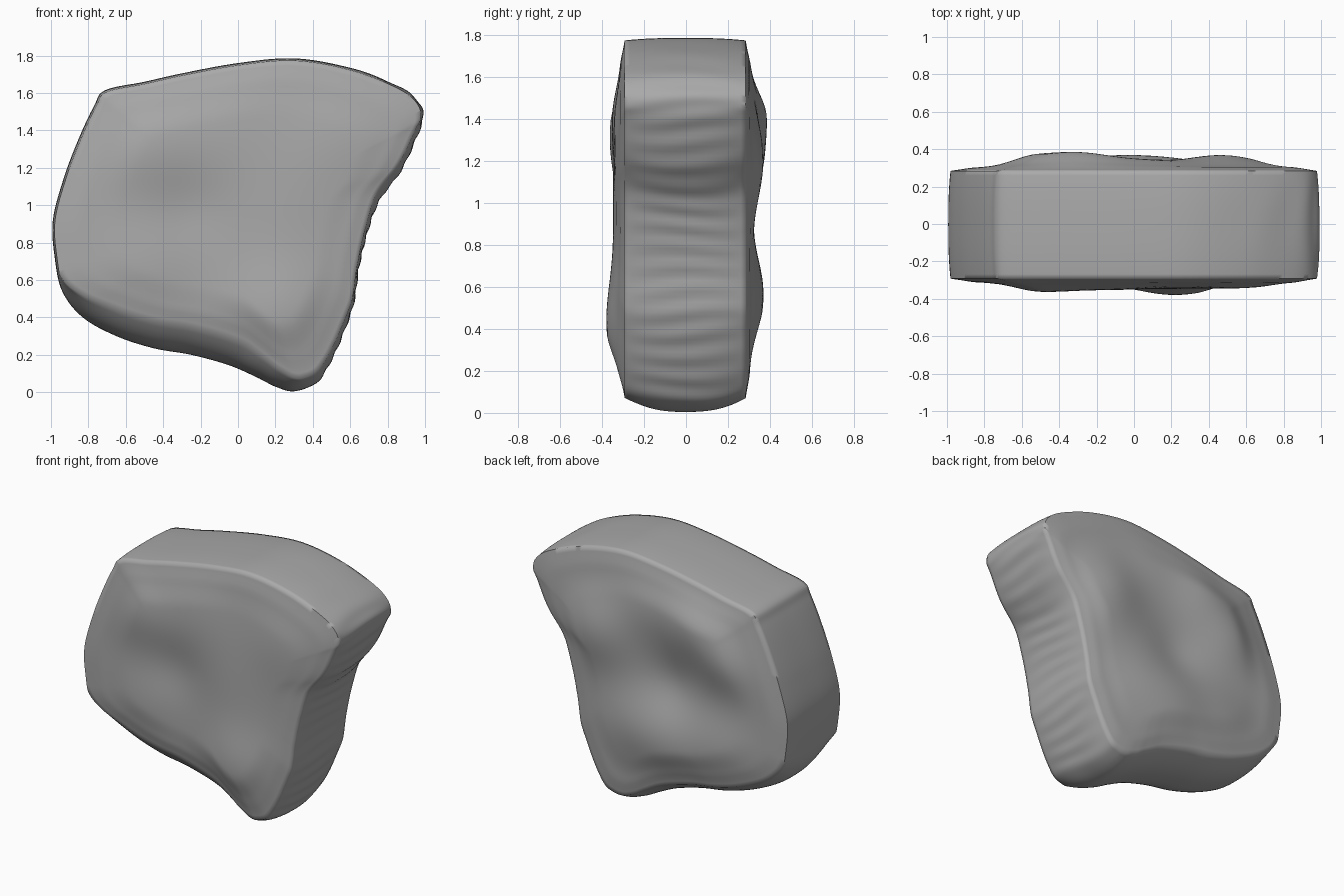
import bpy, bmesh, math
from mathutils import Vector

if "Cube" in bpy.data.objects:
    bpy.data.objects.remove(bpy.data.objects["Cube"])

# Silhouette of the stone slab in the XZ plane, clockwise from top left
OUTLINE = [(-.71, 1.615), (-.5, 1.66), (-.3, 1.705), (0, 1.76), (.3, 1.785), (.6, 1.735),
           (.85, 1.64), (.96, 1.56), (.99, 1.47), (.95, 1.35), (.87, 1.18), (.76, 1.03),
           (.70, .88), (.65, .68), (.62, .48), (.57, .33), (.50, .17), (.42, .05),
           (.30, .005), (.2, .03), (.1, .08), (-.05, .145), (-.25, .20), (-.45, .235),
           (-.65, .30), (-.83, .40), (-.94, .54), (-.98, .72), (-.99, .92), (-.93, 1.15),
           (-.85, 1.36), (-.77, 1.53)]
# Soft bumps on each broad face: x, z, radius, height
FRONT = [(.22, .42, .3, .066), (-.52, 1.3, .27, .045), (-.1, 1.38, .33, .035),
         (-.5, .68, .28, .03), (.55, 1.35, .3, .03), (.2, .95, .35, .03), (-.25, .98, .2, -.015)]
BACK = [(-.3, 1.42, .27, .075), (-.55, 1.2, .22, .05), (-.08, .56, .3, .06), (-.5, .6, .25, .03),
        (.25, .6, .25, .03), (.47, 1.2, .27, .065), (.1, 1.45, .25, .03), (-.1, .95, .2, -.03)]
CENTRE = Vector((.03, .95))
SUB, RINGS, WALL, HALF = 8, 30, 24, .288


def spline(pts):
    out, n = [], len(pts)
    for i in range(n):
        a, b, c, d = (Vector(pts[(i + k) % n]) for k in (-1, 0, 1, 2))
        for k in range(SUB):
            t = k / SUB
            out.append(.5 * (2 * b + (c - a) * t + (2 * a - 5 * b + 4 * c - d) * t * t
                             + (3 * b - a - 3 * c + d) * t ** 3))
    return out


edge = spline(OUTLINE)
N = len(edge)
normals = []
for i in range(N):
    d = edge[(i + 3) % N] - edge[i - 3]
    normals.append(Vector((-d.y, d.x)).normalized())


def side_point(i, t):
    """Point on the side wall; t runs from -1 (front rim) to 1 (back rim)."""
    p, n = edge[i], normals[i]
    under = max(0, -n.y - .2) / .8
    left = min(1, max(0, (.35 - p.x) / .35))
    inset = .012 + under * ((.05 + .09 * left) if t < 0 else (.05 + .03 * left))
    # worn horizontal tool ridges, fading towards the rims
    rough = max(0, n.x) * .004 * math.sin(p.y * 62 + math.sin(t * 2 + p.y * 7))
    q = p - n * (inset * abs(t) ** 2.6 + rough * (1 - t * t))
    return Vector((q.x, HALF * t - .004, q.y))


def relief(x, z, bumps):
    return sum(h * math.exp(-((x - a) ** 2 + (z - b) ** 2) / (r * r)) for a, b, r, h in bumps)


bm = bmesh.new()


def bridge(a, b):
    for i in range(N):
        j = (i + 1) % N
        bm.faces.new((a[i], a[j], b[j], b[i]))


# Side wall
wall = [[bm.verts.new(side_point(i, 2 * k / WALL - 1)) for i in range(N)]
        for k in range(WALL + 1)]
for a, b in zip(wall, wall[1:]):
    bridge(a, b)

# Broad faces, as rings shrinking towards the centre
for rim, sign, bumps in ((wall[0], -1, FRONT), (wall[-1], 1, BACK)):
    def face_vert(x, z, s):
        fade = min(1, (1 - s) / .35)
        fade = fade * fade * (3 - 2 * fade)
        y = HALF + .018 * min(1, (1 - s) / .12) + fade * relief(x, z, bumps)
        return bm.verts.new((x, sign * y - .004, z))
    prev = rim
    for k in range(1, RINGS):
        s = 1 - k / RINGS
        ring = []
        for v in rim:
            p = CENTRE + (Vector((v.co.x, v.co.z)) - CENTRE) * s
            ring.append(face_vert(p.x, p.y, s))
        bridge(prev, ring)
        prev = ring
    mid = face_vert(CENTRE.x, CENTRE.y, 0)
    for i in range(N):
        bm.faces.new((prev[i], prev[(i + 1) % N], mid))

bmesh.ops.recalc_face_normals(bm, faces=bm.faces)
mesh = bpy.data.meshes.new("stone_slab")
bm.to_mesh(mesh)
bm.free()
slab = bpy.data.objects.new("stone_slab", mesh)
bpy.context.collection.objects.link(slab)

# Dark grey stone
stone = bpy.data.materials.new("dark_stone")
stone.diffuse_color = (.4, .4, .4, 1)
stone.use_nodes = True
stone.node_tree.nodes["Principled BSDF"].inputs["Base Color"].default_value = stone.diffuse_color
mesh.materials.append(stone)

bpy.context.view_layer.objects.active = slab
slab.select_set(True)
bpy.ops.object.shade_smooth_by_angle(angle=math.radians(75))
